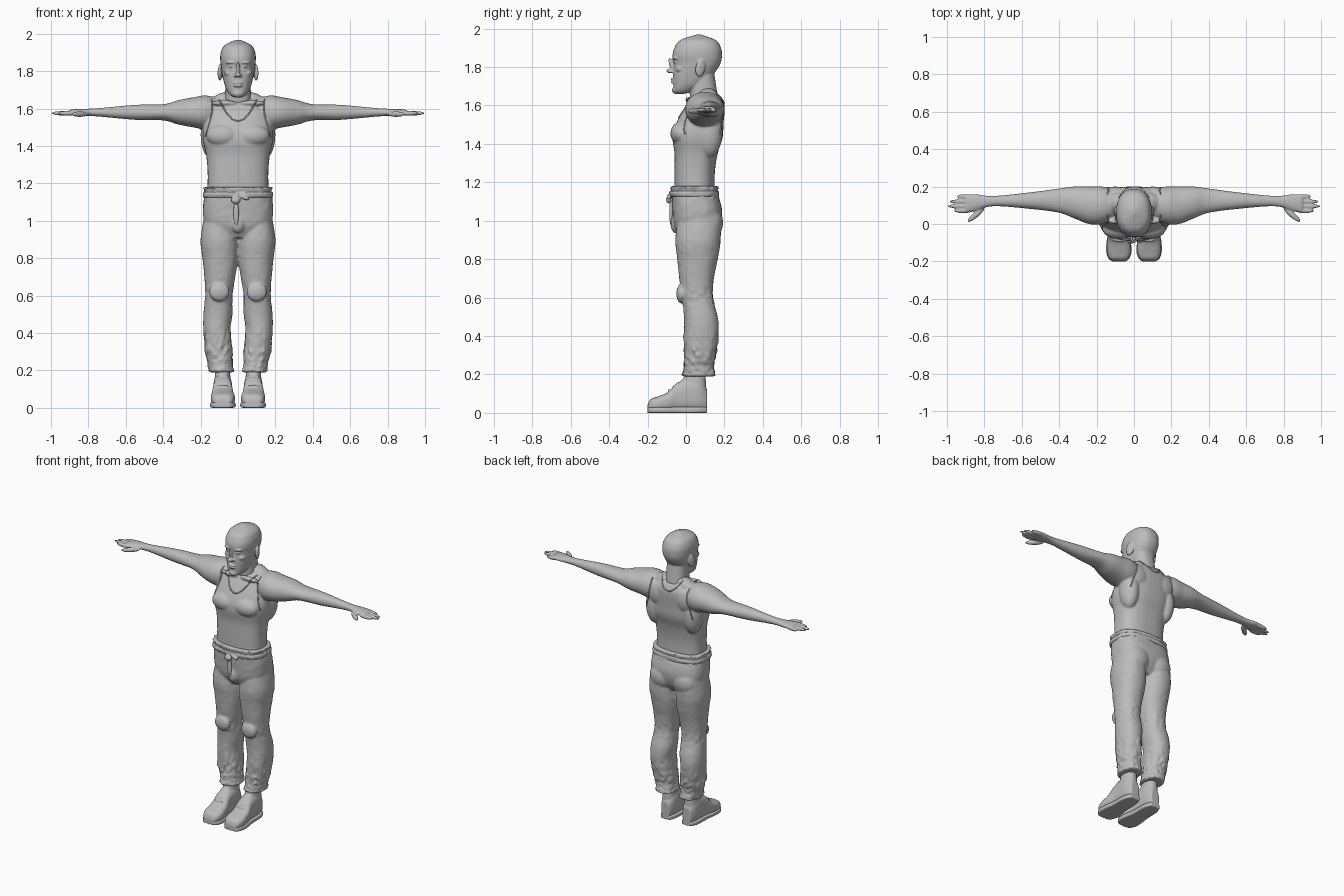
import bpy, bmesh, math, random
from mathutils import Vector, Matrix, Euler
from mathutils.bvhtree import BVHTree

random.seed(4)
cube = bpy.data.objects.get("Cube")
if cube:
    bpy.data.objects.remove(cube, do_unlink=True)

grey = bpy.data.materials.new("plain_grey")
grey.use_nodes = True
grey.diffuse_color = (.5, .5, .5, 1)
for node in grey.node_tree.nodes:
    if node.type == 'BSDF_PRINCIPLED':
        node.inputs["Base Color"].default_value = grey.diffuse_color

ARM_HEIGHT = 1.58
SIDES = {"left": 1, "right": -1}


def spline(rows, steps):
    """Smooth interpolation through rows of numbers."""
    out = []
    last = len(rows) - 1
    for i in range(last):
        around = (rows[max(i - 1, 0)], rows[i], rows[i + 1], rows[min(i + 2, last)])
        for step in range(steps):
            t = step / steps
            row = []
            for before, start, end, after in zip(*around):
                slope_in, slope_out = (end - before) / 2, (after - start) / 2
                ease = t * t * (3 - 2 * t)
                row.append(start + (end - start) * ease + slope_in * t * (1 - t) ** 2 - slope_out * t * t * (1 - t))
            out.append(row)
    return out + [list(rows[last])]


def loft(bm, rows, axis='z', side=1, power=2.3, rough=None, steps=5, count=40):
    """Closed skin over rows of (position, low, high, low, high) bounds."""
    rings = []
    for along, a_low, a_high, b_low, b_high in spline(rows, steps):
        ring = []
        for k in range(count):
            angle = math.tau * k / count
            grow = 1 + (random.gauss(0, rough(along)) if rough else 0)
            spread = [math.copysign(abs(v) ** (2 / power), v) * grow / 2 for v in (math.cos(angle), math.sin(angle))]
            a = (a_low + a_high) / 2 + (a_high - a_low) * spread[0]
            b = (b_low + b_high) / 2 + (b_high - b_low) * spread[1]
            x, y, z = {'x': (along, a, b), 'y': (a, along, b), 'z': (a, b, along)}[axis]
            ring.append(bm.verts.new((x * side, y, z)))
        rings.append(ring)
    faces = [bm.faces.new(rings[0]), bm.faces.new(rings[-1])]
    for lower, upper in zip(rings, rings[1:]):
        for k in range(count):
            n = (k + 1) % count
            faces.append(bm.faces.new((lower[k], lower[n], upper[n], upper[k])))
    bmesh.ops.recalc_face_normals(bm, faces=faces)


def even(rows):
    """Rows of (height, half width, front, back) made symmetric."""
    return [(z, -half, half, front, back) for z, half, front, back in rows]


def blob(bm, centre, radii, turn=(0, 0, 0)):
    """Stretched ball."""
    place = Matrix.Translation(centre) @ Euler(turn).to_matrix().to_4x4() @ Matrix.Diagonal((*radii, 1))
    bmesh.ops.create_uvsphere(bm, u_segments=24, v_segments=16, radius=1, matrix=place)


def pair(bm, centre, radii, turn=(0, 0, 0)):
    """Stretched ball on both sides of the body."""
    for side in SIDES.values():
        blob(bm, (centre[0] * side, *centre[1:]), radii, (turn[0], turn[1] * side, turn[2] * side))


def bake(obj):
    """Swap an object for its evaluated mesh, smooth shaded and coloured."""
    depsgraph = bpy.context.evaluated_depsgraph_get()
    mesh = bpy.data.meshes.new_from_object(obj.evaluated_get(depsgraph))
    name = obj.name
    bpy.data.objects.remove(obj, do_unlink=True)
    mesh.materials.clear()
    mesh.materials.append(grey)
    mesh.shade_smooth()
    baked = bpy.data.objects.new(name, mesh)
    bpy.context.collection.objects.link(baked)
    return baked


def finish(name, bm, voxel, smoothing=2):
    """Weld overlapping pieces into one soft surface."""
    mesh = bpy.data.meshes.new(name)
    bm.to_mesh(mesh)
    bm.free()
    obj = bpy.data.objects.new(name, mesh)
    bpy.context.collection.objects.link(obj)
    weld = obj.modifiers.new("weld", 'REMESH')
    weld.mode, weld.voxel_size = 'VOXEL', voxel
    soften = obj.modifiers.new("soften", 'SMOOTH')
    soften.factor, soften.iterations = .5, smoothing
    return bake(obj)


# Torso, arms and hands
bm = bmesh.new()
loft(bm, even([(1.12, .165, -.06, .15), (1.25, .162, -.06, .15), (1.35, .17, -.06, .165), (1.43, .187, -.07, .19),
               (1.5, .185, -.055, .195), (1.6, .16, 0, .2), (1.65, .11, .04, .18)]), power=2.6)
arm = [(.08, .04, .18, .07), (.17, 0, .2, .09), (.24, 0, .2, .08), (.32, .03, .2, .065), (.4, .06, .19, .043),
       (.55, .08, .17, .04), (.75, .095, .15, .022), (.85, .07, .16, .018), (.9, .06, .16, .014)]
for side in SIDES.values():
    loft(bm, [(x, front, back, ARM_HEIGHT - half, ARM_HEIGHT + half) for x, front, back, half in arm], 'x', side, 2.1)
for y, tip in ((.07, .965), (.095, 1), (.12, .99), (.147, .95)):
    reach = (tip - .86) / 2
    pair(bm, (tip - reach, y, 1.575), (reach, .012, .013))
pair(bm, (.845, .05, 1.57), (.06, .016, .015), (0, 0, -.7))          # thumb
pair(bm, (.08, -.025, 1.455), (.09, .056, .06))                      # chest muscle
pair(bm, (.14, .12, 1.46), (.06, .07, .13))                          # back muscle
pair(bm, (.1, .165, 1.56), (.075, .035, .075))                       # shoulder blade
pair(bm, (.08, .115, 1.65), (.07, .05, .035), (0, .3, 0))            # neck muscle
pair(bm, (.075, .015, 1.63), (.07, .016, .014))                      # collar bone
body = finish("upper_body", bm, .006, 4)

# Shirt seams laid on the body
probe = bmesh.new()
probe.from_mesh(body.data)
tree = BVHTree.FromBMesh(probe)


def seam(name, path, facing):
    hits = [tree.ray_cast(Vector((x, -facing, z)), Vector((0, facing, 0)))[0] for x, z in spline(path, 8)]
    points = [hit for hit in hits if hit]
    curve = bpy.data.curves.new(name, 'CURVE')
    curve.dimensions, curve.bevel_depth, curve.use_fill_caps = '3D', .004, True
    line = curve.splines.new('POLY')
    line.points.add(len(points) - 1)
    for point, spot in zip(line.points, points):
        point.co = (*spot, 1)
    obj = bpy.data.objects.new(name, curve)
    bpy.context.collection.objects.link(obj)
    bake(obj)


for face, facing, dip in (("front", 1, 1.535), ("back", -1, 1.61)):
    neckline = [(x, dip + 11 * x * x) for x in (-.1, -.05, 0, .05, .1)]
    seam(f"{face}_neckline", neckline, facing)
    for label, side in SIDES.items():
        seam(f"{label}_{face}_armhole", [(side * x, z) for x, z in ((.14, 1.65), (.14, 1.58), (.175, 1.45))], facing)
probe.free()

# Head and neck
bm = bmesh.new()
loft(bm, even([(1.57, .085, .04, .18), (1.65, .07, .02, .165), (1.78, .068, .02, .145)]))
loft(bm, even([(1.66, .022, -.05, -.01), (1.675, .045, -.064, .04), (1.71, .066, -.066, .1), (1.77, .082, -.068, .15),
               (1.82, .09, -.064, .18), (1.86, .095, -.07, .187), (1.9, .092, -.06, .182), (1.94, .07, -.03, .155),
               (1.968, .01, .05, .08)]))
blob(bm, (0, -.074, 1.81), (.011, .013, .04), (.3, 0, 0))             # nose bridge
blob(bm, (0, -.084, 1.78), (.016, .018, .012))                        # nose tip
for lip in (1.737, 1.722):
    blob(bm, (0, -.065, lip), (.025, .014, .007))
blob(bm, (0, -.053, 1.68), (.028, .02, .02))                          # chin
pair(bm, (.014, -.072, 1.776), (.009, .012, .008))                    # nostril
pair(bm, (.036, -.054, 1.846), (.03, .016, .008), (0, 0, .25))        # brow
pair(bm, (.034, -.052, 1.825), (.015, .013, .007))                    # eye
pair(bm, (.05, -.03, 1.79), (.024, .025, .018))                       # cheek
pair(bm, (.095, .075, 1.795), (.011, .027, .046), (-.2, 0, .35))      # ear
finish("head", bm, .004)


def rumple(z):
    """Cloth creases, strongest at the cuff and behind the knee."""
    if z < .34:
        return .055
    return .03 if z < .4 or abs(z - .6) < .04 else .006


# Trousers with rumpled lower legs
bm = bmesh.new()
loft(bm, even([(.91, .1, -.03, .14), (.97, .17, -.06, .175), (1.05, .188, -.07, .188), (1.15, .18, -.076, .165),
               (1.18, .186, -.084, .168)]), power=2.7, rough=lambda z: .02 if z > 1.13 else .004)
leg = [(1.03, .02, .18, -.04, .18), (.9, 0, .2, -.055, .18), (.8, 0, .19, -.045, .165), (.7, .015, .18, -.035, .145),
       (.6, .03, .175, -.02, .14), (.5, .03, .185, -.01, .165), (.42, .04, .185, -.01, .17), (.3, .03, .175, -.01, .155),
       (.24, .03, .16, -.01, .145), (.19, .02, .155, -.02, .155)]
for side in SIDES.values():
    loft(bm, leg, side=side, power=2.2, rough=rumple)
pair(bm, (.085, .13, .99), (.085, .063, .085))                       # seat
pair(bm, (.1, -.025, .62), (.055, .025, .05))                        # knee fold
blob(bm, (0, -.055, .985), (.035, .025, .05))                        # fly
finish("trousers", bm, .007, 3)

# Belt with buckle and hanging end
bm = bmesh.new()
loft(bm, even([(1.125, .185, -.083, .17), (1.14, .188, -.088, .173), (1.155, .184, -.086, .17)]),
     power=2.7, rough=lambda z: .008)
blob(bm, (-.012, -.09, 1.11), (.026, .014, .019))
blob(bm, (.035, -.088, 1.125), (.028, .011, .012), (0, .4, 0))
blob(bm, (-.01, -.077, 1.04), (.016, .01, .07))
finish("belt", bm, .005)

# Boots with laces, and soles that follow the boot outline
boot = [(-.2, .05, .11, .04), (-.185, .03, .132, .07), (-.145, .016, .145, .086), (-.09, .022, .142, .11),
        (-.04, .03, .134, .16), (.06, .033, .13, .18), (.11, .05, .11, .12)]
for label, side in SIDES.items():
    bm = bmesh.new()
    loft(bm, [(y, inner, outer, .01, top) for y, inner, outer, top in boot], 'y', side, 2.8)
    loft(bm, [(.08, .035, .13, -.03, .108), (.23, .045, .12, -.005, .1)], side=side)
    for i in range(4):
        blob(bm, (side * .082, -.088 + i * .024, .115 + i * .018), (.034, .007, .007))
    finish(f"{label}_boot", bm, .005)
    bm = bmesh.new()
    loft(bm, [(y, inner - .004, outer + .004, 0, .03) for y, inner, outer, top in boot], 'y', side, 7)
    finish(f"{label}_sole", bm, .005, 1)
